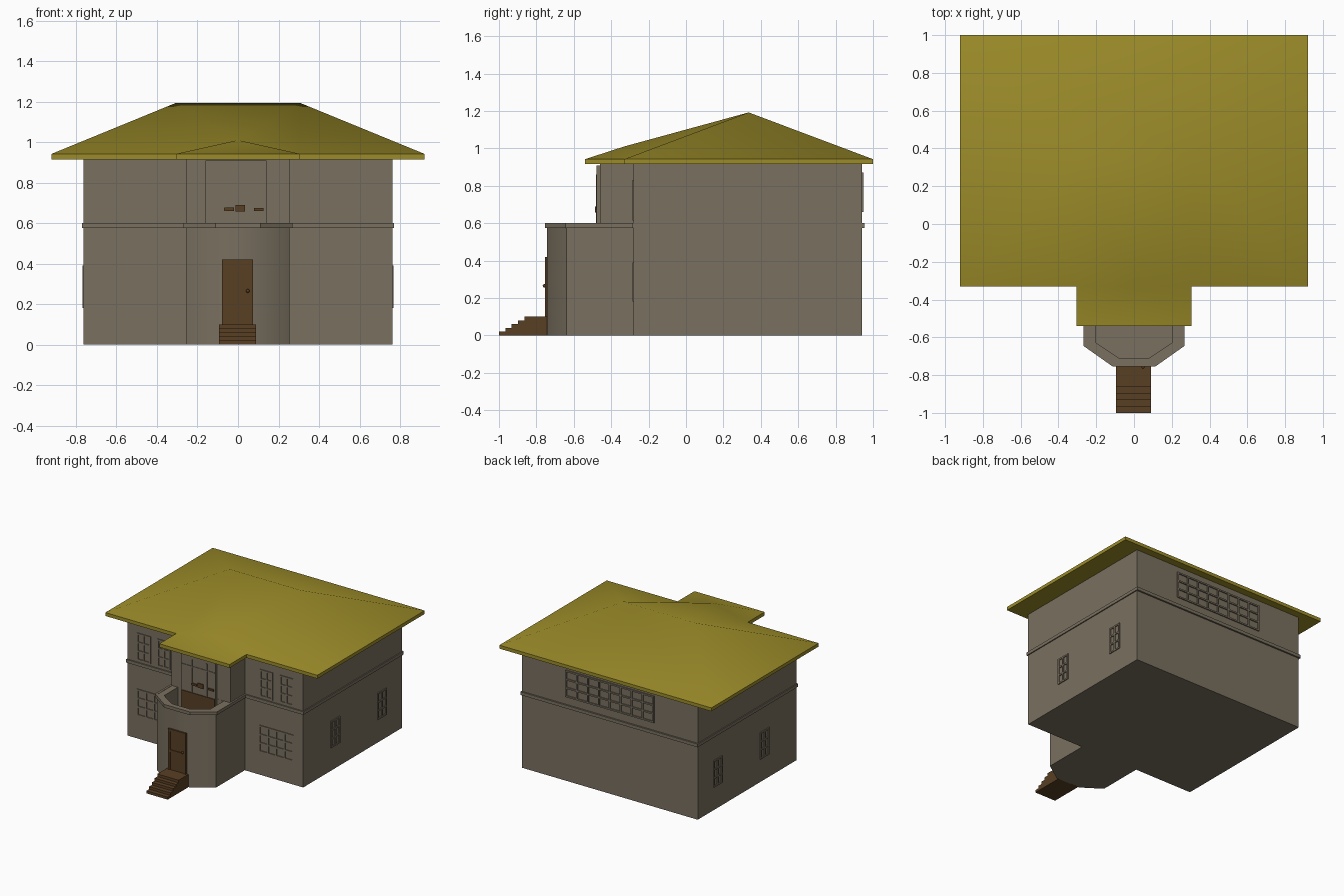
import bpy, bmesh, math

if "Cube" in bpy.data.objects:
    bpy.data.objects.remove(bpy.data.objects["Cube"])


def mat(name, rgb):
    m = bpy.data.materials.new(name)
    m.diffuse_color = (*rgb, 1)
    m.use_nodes = True
    m.node_tree.nodes["Principled BSDF"].inputs["Base Color"].default_value = m.diffuse_color
    return m


STONE = mat("stone_grey", (0.19, 0.16, 0.115))
ROOF = mat("olive_roof", (0.33, 0.26, 0.022))
WOOD = mat("dark_wood", (0.098, 0.05, 0.017))


def make(name, verts, faces, material, smooth=None):
    me = bpy.data.meshes.new(name)
    me.from_pydata(verts, [], faces)
    bm = bmesh.new()
    bm.from_mesh(me)
    bmesh.ops.recalc_face_normals(bm, faces=bm.faces)
    bm.to_mesh(me)
    bm.free()
    me.materials.append(material)
    ob = bpy.data.objects.new(name, me)
    bpy.context.collection.objects.link(ob)
    if smooth:
        bpy.ops.object.select_all(action='DESELECT')
        ob.select_set(True)
        bpy.context.view_layer.objects.active = ob
        bpy.ops.object.shade_smooth_by_angle(angle=math.radians(smooth))
    return ob


BOX_FACES = [(0, 1, 3, 2), (4, 6, 7, 5), (0, 4, 5, 1), (2, 3, 7, 6), (0, 2, 6, 4), (1, 5, 7, 3)]


def boxes(name, items, material):
    """Several boxes (x0,x1,y0,y1,z0,z1) in one object."""
    v, f = [], []
    for b in items:
        n = len(v)
        v += [(x, y, z) for x in b[0:2] for y in b[2:4] for z in b[4:6]]
        f += [tuple(i + n for i in q) for q in BOX_FACES]
    return make(name, v, f, material)


def mirrored(half):
    """Close a right-hand half outline by mirroring it in x."""
    return half + [(-x, y) for x, y in reversed(half)]


def loops(name, rings, material, cap=True, smooth=None):
    """Skin a series of (outline, z) loops; cap the ends or join last to first."""
    n = len(rings[0][0])
    v = [(x, y, z) for pts, z in rings for x, y in pts]
    f = []
    for r in range(len(rings) if not cap else len(rings) - 1):
        s = (r + 1) % len(rings)
        f += [(r * n + i, r * n + (i + 1) % n, s * n + (i + 1) % n, s * n + i) for i in range(n)]
    if cap:
        f += [tuple(range(n)), tuple(range((len(rings) - 1) * n, len(rings) * n))]
    return make(name, v, f, material, smooth)


# Main house body and upper part of the front bay
boxes("house_walls", [(-.762, .762, -.28, .942, 0, .92)], STONE)
boxes("upper_bay", [(-.255, .255, -.46, -.28, .5, .92)], STONE)

# Lower bay with a sunken balcony in its top
bay = mirrored([(.255, -.28), (.255, -.64), (.105, -.742)])
pit = mirrored([(.2, -.461), (.2, -.63), (.08, -.71)])
loops("lower_bay", [(bay, 0), (bay, .598), (pit, .598), (pit, .43)], STONE, smooth=40)

# Trim band round the whole house and bay
band_out = mirrored([(.77, .955), (.77, -.29), (.268, -.29), (.268, -.645), (.112, -.755)])
band_in = mirrored([(.755, .935), (.755, -.27), (.25, -.27), (.25, -.635), (.1, -.735)])
loops("trim_band", [(band_out, .575), (band_out, .6), (band_in, .6), (band_in, .575)],
      STONE, cap=False)

# Hip roof: eave outline, ridge and small hipped front gable
eave = mirrored([(.92, 1.0), (.92, -.33), (.305, -.33), (.305, -.54)])
rv = [(x, y, z) for z in (.915, .942) for x, y in eave]
rv += [(.31, .335, 1.192), (-.31, .335, 1.192), (0, -.33, 1.01)]
R, L, P = 16, 17, 18
rf = [(i, (i + 1) % 8, 8 + (i + 1) % 8, 8 + i) for i in range(8)] + [tuple(range(8))]
rf += [(8, 9, R), (9, 10, R), (10, P, R), (10, 11, P), (11, 12, P), (12, 13, P),
       (13, L, P), (P, L, R), (13, 14, L), (14, 15, L), (15, 8, R), (15, R, L)]
make("hip_roof", rv, rf, ROOF, smooth=55)

# Front steps
boxes("front_steps", [(-.095, .09, -1 + .034 * i, -.735, .02 * i, .02 * (i + 1))
                      for i in range(5)], WOOD)

# Front door with raised rails and knob
boxes("front_door", [(-.08, .075, -.75, -.735, .1, .42)], WOOD)
boxes("door_rails", [(-.08, -.062, -.755, -.75, .1, .42), (.057, .075, -.755, -.75, .1, .42),
                     (-.062, .057, -.755, -.75, .402, .42), (-.062, .057, -.755, -.75, .24, .258)], WOOD)
bpy.ops.mesh.primitive_uv_sphere_add(segments=12, ring_count=8, radius=.009, location=(.048, -.757, .265))
knob = bpy.context.object
knob.name = "door_knob"
knob.data.materials.append(WOOD)

# Balcony door: grey panel and bars, wooden lower part and small pieces above
boxes("balcony_door", [(-.16, .14, -.478, -.455, .43, .908)], STONE)
boxes("balcony_door_bars", [(x, x + .008, -.482, -.478, .6, .86) for x in (-.07, .06)]
      + [(-.15, .13, -.482, -.478, .8, .808)], STONE)
boxes("balcony_door_base", [(-.15, .135, -.484, -.478, .43, .6)], WOOD)
boxes("balcony_ornaments", [(-.068, -.02, -.486, -.478, .66, .677), (-.012, .035, -.486, -.478, .656, .69),
                            (.08, .125, -.486, -.478, .66, .675)], WOOD)


def window(name, face, a0, a1, z0, z1, cols, rows, bar=.012):
    """Raised window bars on a wall: face is 'front', 'back', 'left' or 'right'."""
    depth = {"front": (-.286, -.278), "back": (.94, .95),
             "left": (-.769, -.76), "right": (.76, .769)}[face]
    items = []

    def add(p0, p1, q0, q1):
        items.append((p0, p1, *depth, q0, q1) if face in ("front", "back")
                     else (*depth, p0, p1, q0, q1))

    for i in range(cols + 1):
        a = a0 + (a1 - a0 - bar) * i / cols
        add(a, a + bar, z0, z1)
    for j in range(rows + 1):
        z = z0 + (z1 - z0 - bar) * j / rows
        add(a0, a1, z, z + bar)
    boxes(name, items, STONE)


# Windows on both sides of the front, the sides and the back
for s, tag in ((1, "right"), (-1, "left")):
    def span(a, b):
        return sorted((s * a, s * b))
    window(f"lower_window_{tag}", "front", *span(.38, .68), .18, .39, 4, 3)
    window(f"upper_window_inner_{tag}", "front", *span(.39, .5), .615, .83, 2, 3)
    window(f"upper_window_outer_{tag}", "front", *span(.56, .68), .615, .83, 2, 3)
    window(f"side_window_front_{tag}", tag, .06, .17, .18, .39, 2, 3)
    window(f"side_window_back_{tag}", tag, .64, .75, .18, .39, 2, 3)
window("back_window", "back", -.385, .385, .66, .87, 8, 3)
